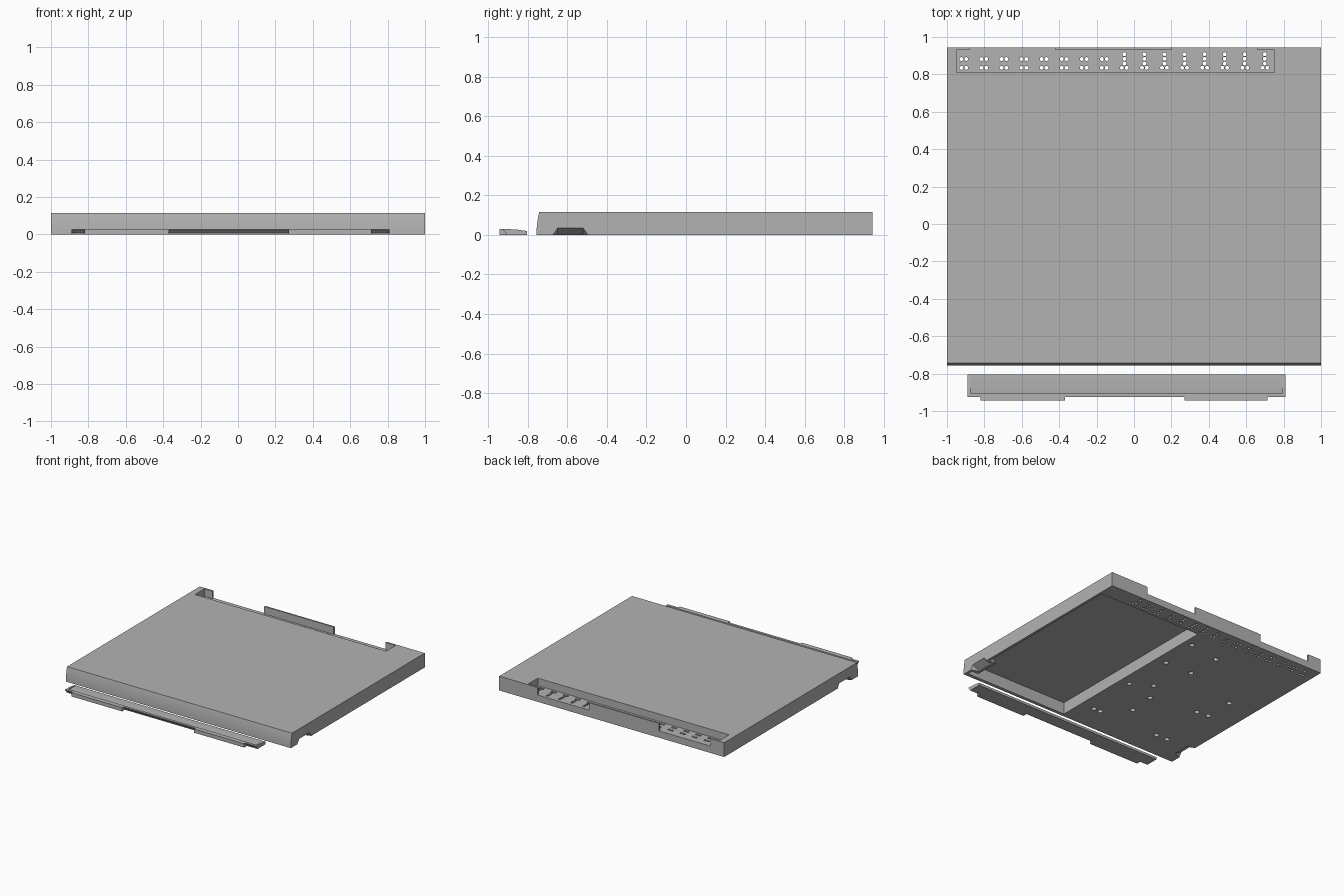
import bpy, bmesh, math
from mathutils import Vector

if "Cube" in bpy.data.objects:
    bpy.data.objects.remove(bpy.data.objects["Cube"])

grey = bpy.data.materials.new("mid_grey")
grey.diffuse_color = (0.45, 0.45, 0.45, 1)
grey.use_nodes = True
grey.node_tree.nodes["Principled BSDF"].inputs["Base Color"].default_value = grey.diffuse_color


def finish(name, bm):
    bmesh.ops.recalc_face_normals(bm, faces=bm.faces)
    me = bpy.data.meshes.new(name)
    bm.to_mesh(me)
    bm.free()
    ob = bpy.data.objects.new(name, me)
    bpy.context.collection.objects.link(ob)
    me.materials.append(grey)
    return ob


def add_box(bm, x0, x1, y0, y1, z0, z1):
    vs = bmesh.ops.create_cube(bm, size=1)["verts"]
    for v in vs:
        v.co = Vector((x0 if v.co.x < 0 else x1, y0 if v.co.y < 0 else y1,
                       z0 if v.co.z < 0 else z1))


def add_prism(bm, profile, x0, x1):
    """Extrude a (y, z) profile along x."""
    a = [bm.verts.new((x0, y, z)) for y, z in profile]
    b = [bm.verts.new((x1, y, z)) for y, z in profile]
    bm.faces.new(a)
    bm.faces.new(b[::-1])
    for i in range(len(a)):
        j = (i + 1) % len(a)
        bm.faces.new((a[i], b[i], b[j], a[j]))


def add_hole(bm, x, y, z0, z1, r, sides=12):
    vs = bmesh.ops.create_cone(bm, cap_ends=True, segments=sides, radius1=r,
                               radius2=r, depth=z1 - z0)["verts"]
    bmesh.ops.translate(bm, verts=vs, vec=(x, y, (z0 + z1) / 2))


def boolean(ob, bm, op="DIFFERENCE"):
    tool = finish("cutter", bm)
    tool.hide_render = True
    mod = ob.modifiers.new("bool", "BOOLEAN")
    mod.operation, mod.solver, mod.object = op, "EXACT", tool
    bpy.context.view_layer.objects.active = ob
    bpy.ops.object.modifier_apply(modifier=mod.name)
    bpy.data.objects.remove(tool)


def smooth(ob):
    bpy.ops.object.select_all(action="DESELECT")
    ob.select_set(True)
    bpy.context.view_layer.objects.active = ob
    bpy.ops.object.shade_smooth_by_angle(angle=math.radians(25))


# Main housing with a gently curved front
bm = bmesh.new()
front = [(-0.757 + 0.014 * (i / 5) ** 2, 0.115 * i / 5) for i in range(6)]
add_prism(bm, front + [(0.943, 0.115), (0.943, 0)], -1, 1)
housing = finish("housing", bm)

# Large bay open at the underside
bm = bmesh.new()
add_box(bm, 0.06, 0.98, -0.73, 0.80, -0.05, 0.095)
boolean(housing, bm)

# Block behind the right finger scoop
bm = bmesh.new()
add_prism(bm, [(-0.685, 0), (-0.66, 0.05), (-0.51, 0.05), (-0.485, 0)], 0.92, 0.99)
boolean(housing, bm, "UNION")

# Finger scoops on both sides, with a ceiling sloping inwards
for s in (1, -1):
    bm = bmesh.new()
    outer = [(-0.68, -0.02), (-0.67, 0.012), (-0.65, 0.04),
             (-0.52, 0.04), (-0.50, 0.012), (-0.49, -0.02)]
    add_prism(bm, outer, s * 0.94, s * 1.01)
    for v in bm.verts:
        if abs(v.co.x) < 0.95:
            v.co.z -= 0.038
    boolean(housing, bm)

# Rear connector trough, then the two gaps in its back wall
bm = bmesh.new()
add_box(bm, -0.95, 0.75, 0.81, 0.93, 0.055, 0.2)
boolean(housing, bm)
bm = bmesh.new()
for x0, x1 in ((-0.88, -0.42), (0.20, 0.66)):
    add_box(bm, x0, x1, 0.90, 1.0, 0.055, 0.2)
boolean(housing, bm)

# Connector holes through the trough floor
bm = bmesh.new()
for i in range(16):
    x = -0.91 + 0.1073 * i
    spots = [(-0.013, 0.835), (0.013, 0.835)]
    if i < 8:
        spots += [(-0.013, 0.882), (0.013, 0.882)]
    else:
        spots += [(0, 0.858), (0, 0.883), (0, 0.908)]
    for dx, y in spots:
        add_hole(bm, x + dx, y, -0.05, 0.08, 0.0105)
boolean(housing, bm)

# Blind mounting holes in the underside
bm = bmesh.new()
for x, y in ((-0.01, 0.65), (-0.28, 0.60), (-0.03, 0.33), (-0.27, 0.33),
             (-0.02, -0.08), (-0.18, 0.01), (-0.27, -0.14), (-0.77, 0.17),
             (-0.29, -0.36), (-0.67, -0.08), (-0.77, -0.07), (-0.06, -0.53),
             (-0.12, -0.53), (-0.66, -0.53), (-0.76, -0.53)):
    add_hole(bm, x, y, -0.05, 0.03, 0.02)
boolean(housing, bm)
smooth(housing)

# Loose trough cover: plate with an undercut front lip
bm = bmesh.new()
add_prism(bm, [(-0.805, 0), (-0.805, 0.02), (-0.86, 0.022), (-0.905, 0.018),
               (-0.905, 0.03), (-0.925, 0.03), (-0.925, 0.024), (-0.908, 0.008),
               (-0.908, 0)], -0.89, 0.81)
cover = finish("trough_cover", bm)

# Tapered end lips of the cover
bm = bmesh.new()
for x0, x1 in ((-0.89, -0.875), (0.795, 0.81)):
    add_prism(bm, [(-0.915, 0.012), (-0.915, 0.03), (-0.86, 0.028),
                   (-0.812, 0.021), (-0.812, 0.012)], x0, x1)
boolean(cover, bm, "UNION")

# Two front tabs that fill the gaps in the back wall
bm = bmesh.new()
for x0, x1 in ((-0.82, -0.37), (0.27, 0.715)):
    add_box(bm, x0, x1, -0.943, -0.906, 0, 0.03)
boolean(cover, bm, "UNION")
smooth(cover)
